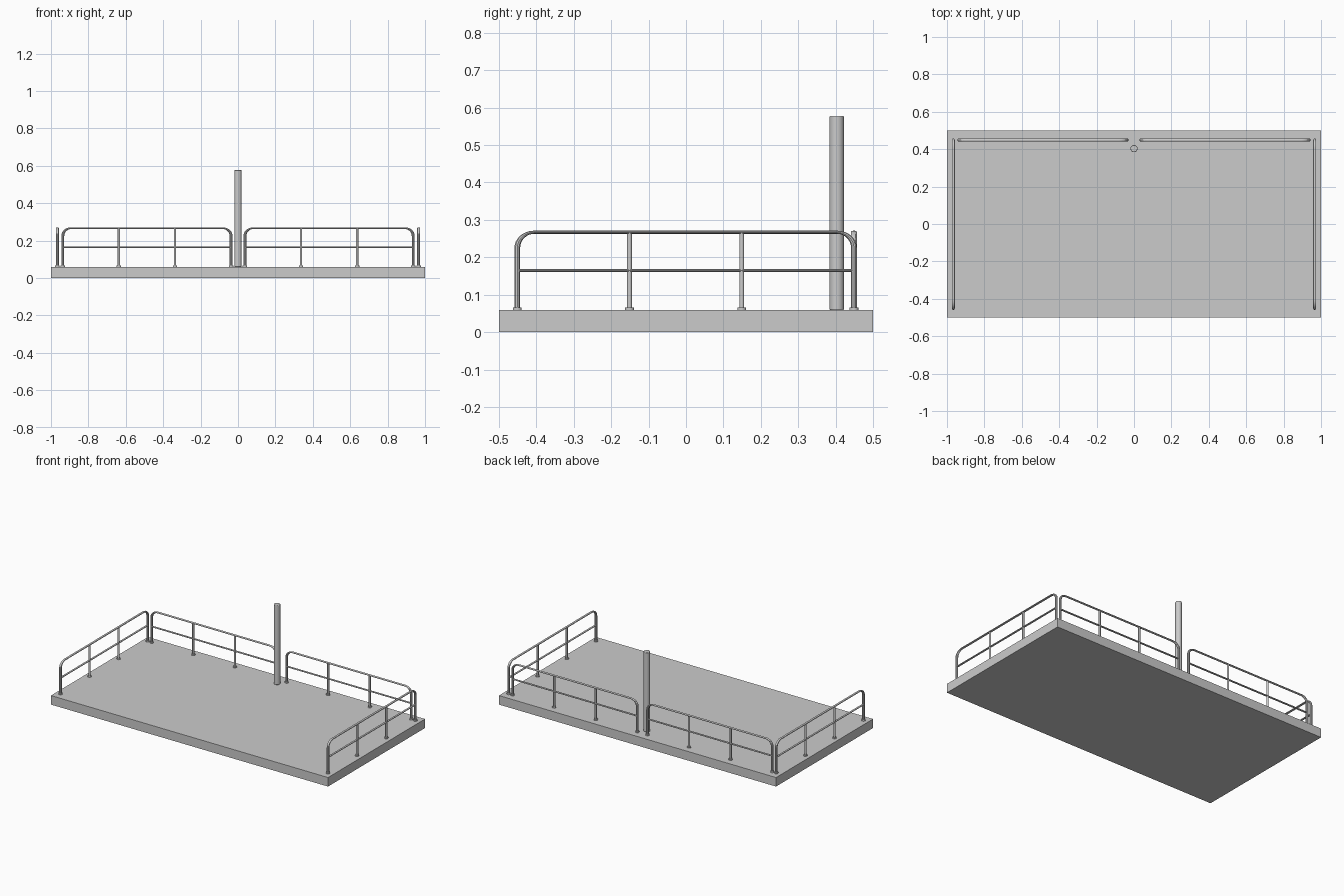
import bpy
from math import sin, cos, pi

if "Cube" in bpy.data.objects:
    bpy.data.objects.remove(bpy.data.objects["Cube"])

DECK = 0.059      # top of the platform
TOP = 0.267       # centre height of the top rail
MID = 0.1645      # centre height of the middle rail
FLAT = 0.55       # rails are squashed vertically
HALF = 0.45       # half length of one railing
STEP = 0.30       # post spacing


def smooth(ob):
    bpy.ops.object.select_all(action='DESELECT')
    ob.select_set(True)
    bpy.context.view_layer.objects.active = ob
    bpy.ops.object.shade_smooth_by_angle()


def cylinder(name, x, y, z0, z1, r, sides=24, bevel=0):
    bpy.ops.mesh.primitive_cylinder_add(vertices=sides, radius=r, depth=z1 - z0,
                                        location=(x, y, (z0 + z1) / 2))
    ob = bpy.context.object
    ob.name = name
    if bevel:
        mod = ob.modifiers.new("rounded_rim", 'BEVEL')
        mod.width, mod.segments = bevel, 2
    smooth(ob)
    return ob


def pipe(name, pts, r):
    # swept round tube, flattened in z after sweeping
    cu = bpy.data.curves.new(name, 'CURVE')
    cu.dimensions = '3D'
    cu.bevel_depth, cu.bevel_resolution = r, 3
    cu.use_fill_caps = True
    sp = cu.splines.new('POLY')
    sp.points.add(len(pts) - 1)
    for p, (x, y, z) in zip(sp.points, pts):
        p.co = (x, y, z / FLAT, 1)
    ob = bpy.data.objects.new(name, cu)
    bpy.context.collection.objects.link(ob)
    ob.scale.z = FLAT
    bpy.ops.object.select_all(action='DESELECT')
    ob.select_set(True)
    bpy.context.view_layer.objects.active = ob
    bpy.ops.object.convert(target='MESH')
    ob = bpy.context.object
    bpy.ops.object.transform_apply(location=False, rotation=False, scale=True)
    smooth(ob)
    return ob


def railing(name, cx, cy, along_x):
    def at(u, z):
        return (cx + u, cy, z) if along_x else (cx, cy + u, z)

    # bent top rail that runs down into both end posts
    ry, rz, n = 0.045, 0.042, 8
    arc = [(-HALF + ry - ry * cos(i / n * pi / 2), TOP - rz + rz * sin(i / n * pi / 2))
           for i in range(n + 1)]
    left = [(-HALF, DECK)] + arc
    path = left + [(-u, z) for u, z in reversed(left)]
    pipe(name + "_top_rail", [at(u, z) for u, z in path], 0.008)
    # straight middle rail
    pipe(name + "_middle_rail", [at(-HALF, MID), at(HALF, MID)], 0.0072)
    # inner posts and foot flanges
    for i in range(4):
        x, y, _ = at(-HALF + i * STEP, 0)
        if i in (1, 2):
            cylinder(f"{name}_post_{i}", x, y, DECK, TOP, 0.0065, 16)
        cylinder(f"{name}_flange_{i}", x, y, DECK - 0.001, DECK + 0.007, 0.0118, 20)


# platform slab
bpy.ops.mesh.primitive_cube_add(size=1, location=(0, 0, DECK / 2))
slab = bpy.context.object
slab.name = "platform"
slab.scale = (2, 1, DECK)
bpy.ops.object.transform_apply(location=False, rotation=False, scale=True)

# tall pole at the back
cylinder("pole", 0, 0.403, DECK, 0.578, 0.0195, 32, 0.003)

# two railings along the back, one on each side
for s, side in ((-1, "left"), (1, "right")):
    railing("back_" + side, s * 0.487, 0.449, True)
    railing(side + "_side", s * 0.966, -0.001, False)
